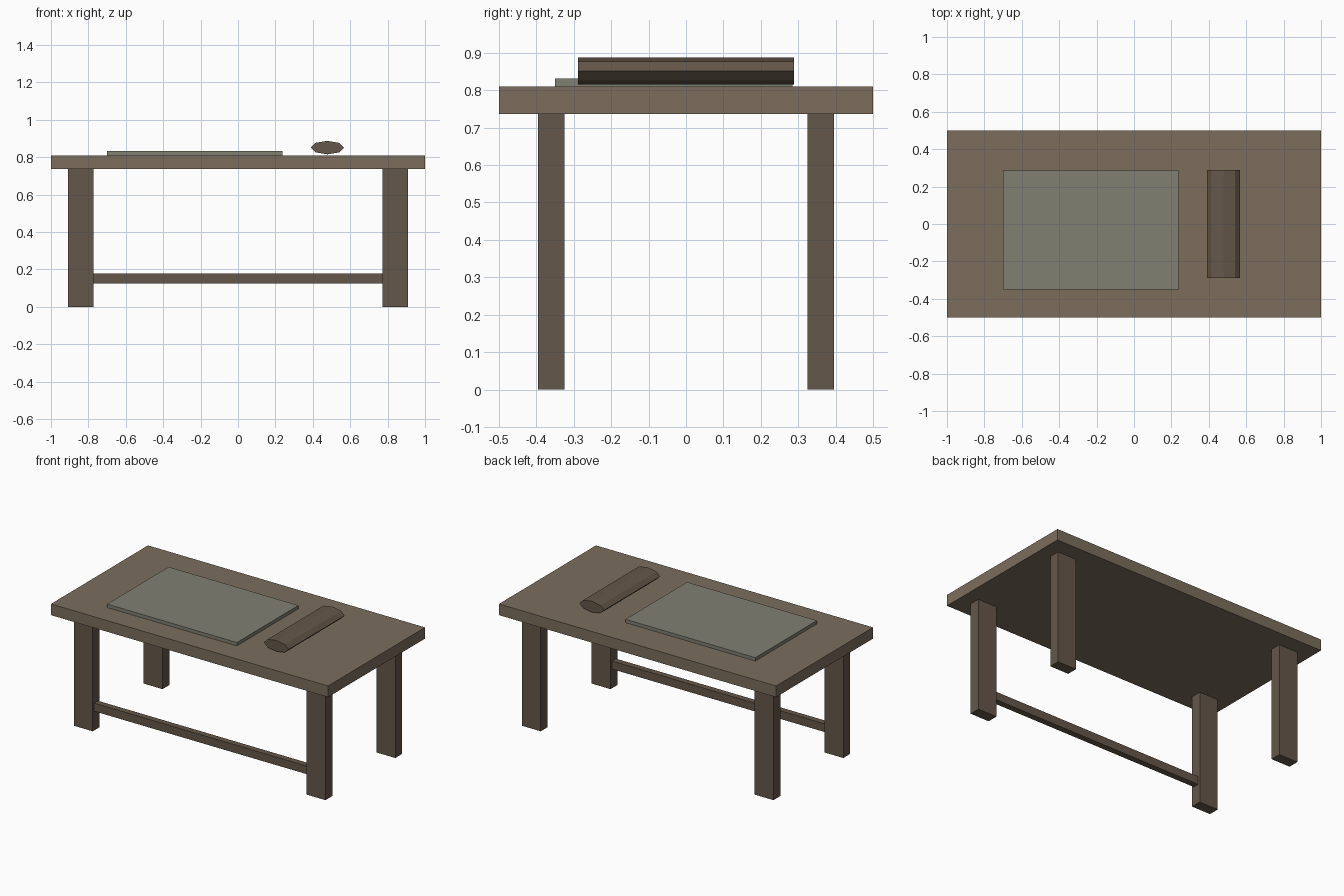
import bpy
import math

if "Cube" in bpy.data.objects:
    bpy.data.objects.remove(bpy.data.objects["Cube"])


def material(name, rgb):
    m = bpy.data.materials.new(name)
    m.diffuse_color = (*rgb, 1.0)
    m.use_nodes = True
    m.node_tree.nodes["Principled BSDF"].inputs["Base Color"].default_value = m.diffuse_color
    return m


top_wood = material("top_wood", (0.20, 0.155, 0.11))
dark_wood = material("dark_wood", (0.13, 0.095, 0.067))
paper = material("grey_green", (0.215, 0.215, 0.17))


def box(name, x, y, z, mat):
    """Box from (min, max) extents on each axis."""
    bpy.ops.mesh.primitive_cube_add(size=1)
    ob = bpy.context.object
    ob.name = name
    ob.location = [(a + b) / 2 for a, b in (x, y, z)]
    ob.scale = [b - a for a, b in (x, y, z)]
    bpy.ops.object.transform_apply(location=False, rotation=False, scale=True)
    ob.data.materials.append(mat)
    return ob


# Table top
box("table_top", (-1, 1), (-0.5, 0.5), (0.737, 0.81), top_wood)

# Four legs
for side, x in (("left", -0.84), ("right", 0.84)):
    for end, y in (("front", -0.36), ("back", 0.36)):
        box(f"{end}_{side}_leg", (x - 0.068, x + 0.068),
            (y - 0.035, y + 0.035), (0, 0.737), dark_wood)

# Single stretcher between the front legs
box("front_stretcher", (-0.772, 0.772), (-0.38, -0.34), (0.125, 0.178), dark_wood)

# Flat sheet lying on the top
box("flat_sheet", (-0.70, 0.237), (-0.35, 0.285), (0.81, 0.832), paper)

# Flattened eight-sided roll beside the sheet
bpy.ops.mesh.primitive_cylinder_add(vertices=8, radius=1, depth=0.578,
                                    rotation=(math.pi / 2, 0, 0))
roll = bpy.context.object
roll.name = "flattened_roll"
bpy.ops.object.transform_apply(location=False, rotation=True, scale=False)
roll.scale = (0.089, 1, 0.036)
roll.location = (0.478, 0, 0.851)
bpy.ops.object.transform_apply(location=False, rotation=False, scale=True)
roll.data.materials.append(dark_wood)
